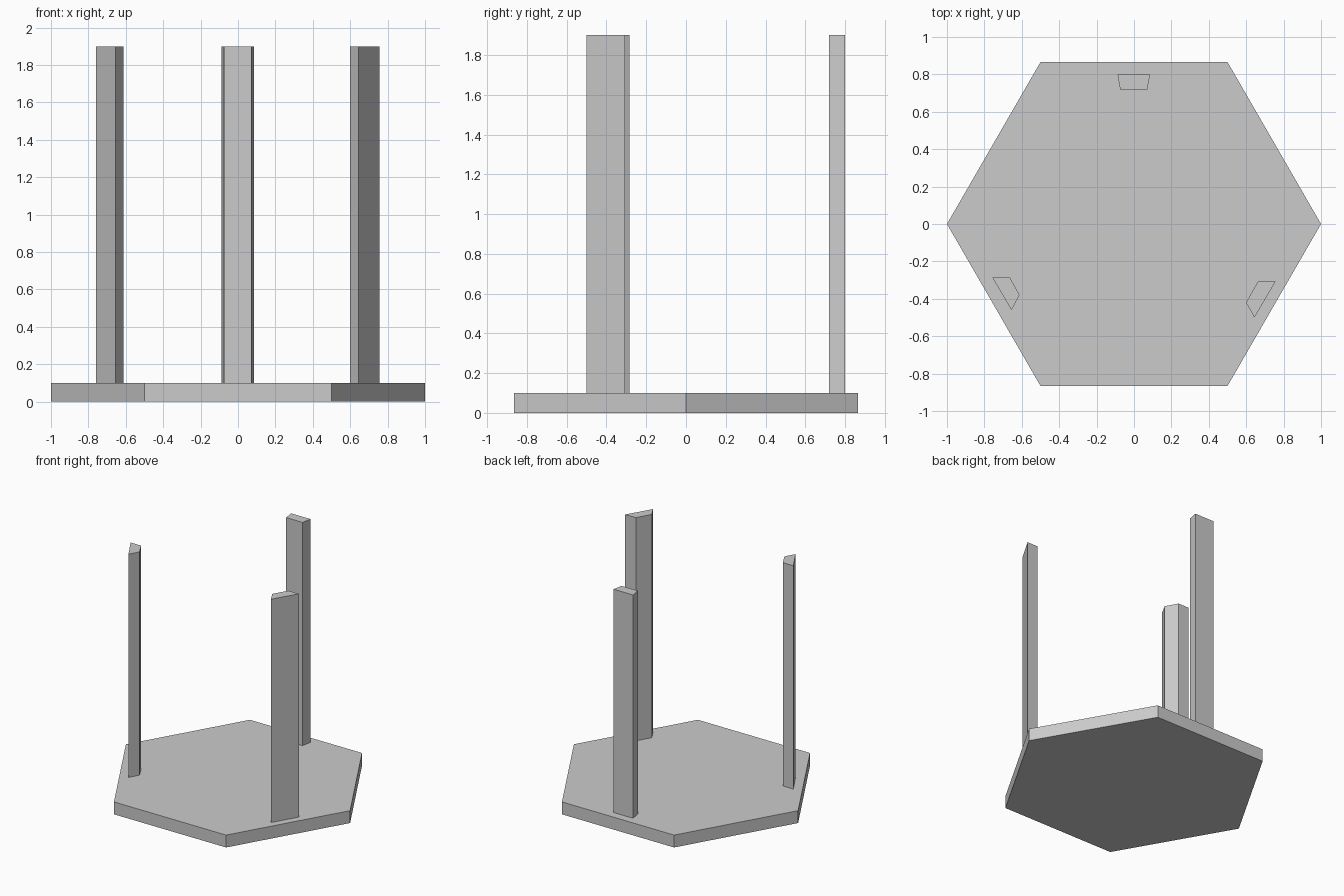
import bpy
import bmesh
from math import cos, sin, radians

if "Cube" in bpy.data.objects:
    bpy.data.objects.remove(bpy.data.objects["Cube"])


def prism(name, outline, z0, z1):
    """Extrude a counter-clockwise XY outline from z0 to z1."""
    bm = bmesh.new()
    base = bm.faces.new([bm.verts.new((x, y, z0)) for x, y in outline])
    top = bmesh.ops.extrude_face_region(bm, geom=[base], use_keep_orig=True)
    verts = [v for v in top["geom"] if isinstance(v, bmesh.types.BMVert)]
    bmesh.ops.translate(bm, verts=verts, vec=(0, 0, z1 - z0))
    bmesh.ops.recalc_face_normals(bm, faces=bm.faces)
    mesh = bpy.data.meshes.new(name)
    bm.to_mesh(mesh)
    bm.free()
    obj = bpy.data.objects.new(name, mesh)
    bpy.context.collection.objects.link(obj)
    return obj


# Hexagonal slab
hexagon = [(cos(radians(60 * i)), sin(radians(60 * i))) for i in range(6)]
prism("hexagonal_base", hexagon, 0, 0.1)

# Three tapered-section posts, each slightly different
posts = {
    "back_post": [(-0.088, 0.80), (-0.074, 0.72), (0.071, 0.72), (0.086, 0.80)],
    "left_post": [(-0.758, -0.285), (-0.655, -0.46), (-0.612, -0.38), (-0.664, -0.285)],
    "right_post": [(0.757, -0.307), (0.663, -0.307), (0.599, -0.42), (0.644, -0.50)],
}
for name, outline in posts.items():
    prism(name, outline, 0.1, 1.9)
